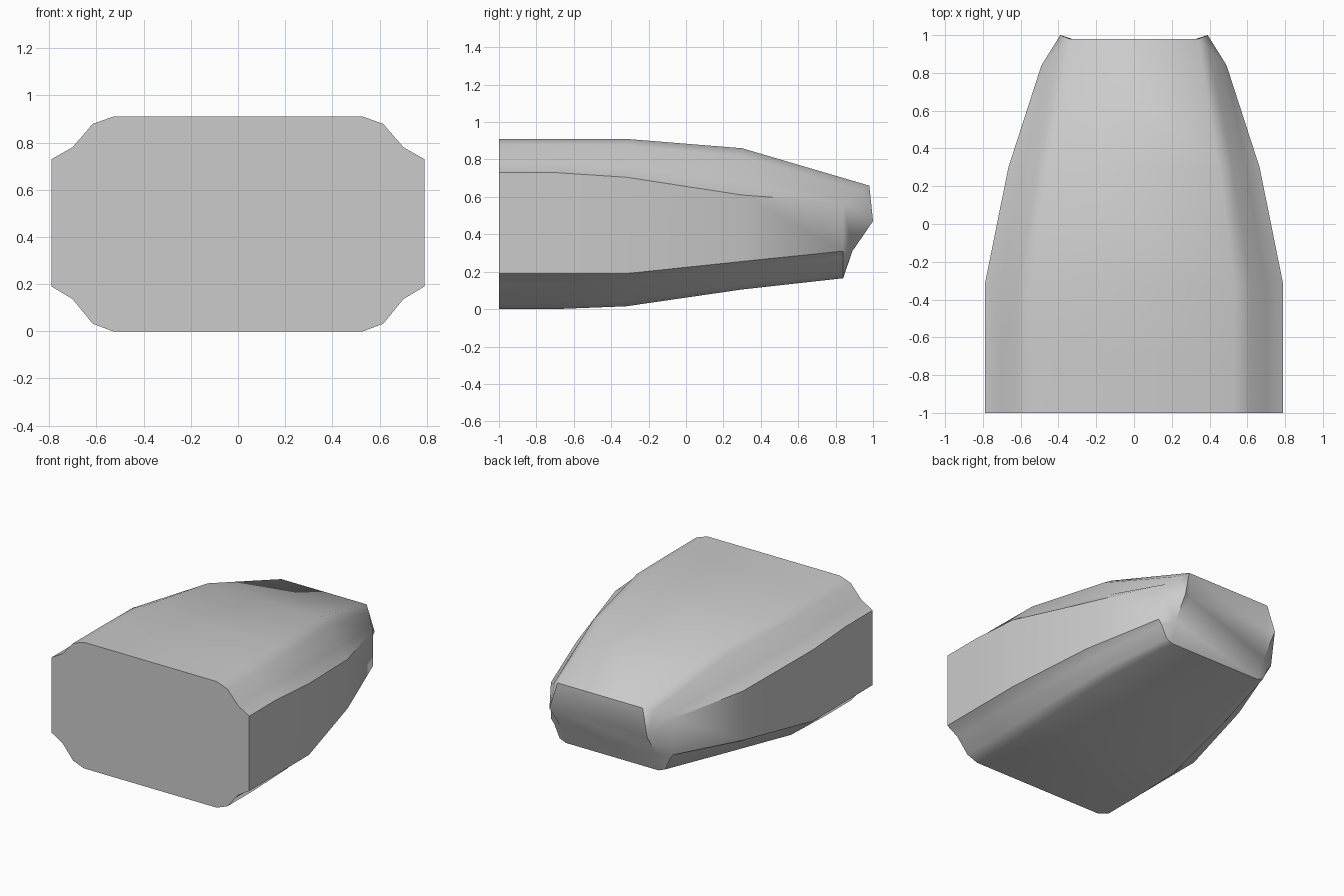
import bpy, bmesh, math
from mathutils import Vector

if "Cube" in bpy.data.objects:
    bpy.data.objects.remove(bpy.data.objects["Cube"])

# Cross-section stations: y, half width, top flat half, bottom flat half,
# top z, upper side edge z, lower side edge z, bottom z
STATIONS = [
    (-1.00, 0.79, 0.53, 0.53, 0.91, 0.73, 0.19, 0.00),
    (-0.70, 0.79, 0.53, 0.53, 0.91, 0.73, 0.19, 0.00),
    (-0.32, 0.79, 0.53, 0.53, 0.91, 0.705, 0.19, 0.015),
    (0.30, 0.665, 0.45, 0.47, 0.86, 0.61, 0.255, 0.105),
]
# Coved corner: fraction outwards, fraction of the drop
COVE = [(0, 0), (0.33, 0.17), (0.66, 0.72), (1, 1)]


def half_section(y, w, ft, fb, zt, zu, zl, zb):
    top = [Vector((ft + (w - ft) * u, y, zt + (zu - zt) * v)) for u, v in COVE]
    low = [Vector((fb + (w - fb) * u, y, zb + (zl - zb) * v)) for u, v in COVE]
    return top + low[::-1]


rings = [half_section(*s) for s in STATIONS]
# Slanted last section where the body meets the nose
rings.append([Vector(p) for p in (
    (0.34, 0.98, 0.66), (0.395, 0.93, 0.635), (0.45, 0.875, 0.58), (0.49, 0.84, 0.57),
    (0.49, 0.84, 0.31), (0.465, 0.84, 0.28), (0.42, 0.84, 0.185), (0.37, 0.84, 0.165))])

bm = bmesh.new()


def pair(p):
    return (bm.verts.new(p), bm.verts.new((-p[0], p[1], p[2])))


def face_pair(pts):
    bm.faces.new([p[0] for p in pts])
    bm.faces.new([p[1] for p in reversed(pts)])


def bridge(a, b):
    bm.faces.new((a[0], b[0], b[1], a[1]))


# Body shell
R = [[pair(p) for p in ring] for ring in rings]
for A, B in zip(R, R[1:]):
    for i in range(7):
        face_pair((A[i], A[i + 1], B[i + 1], B[i]))
    bridge(A[0], B[0])
    bridge(B[7], A[7])

# Flat front end
bm.faces.new([p[0] for p in R[0]] + [p[1] for p in reversed(R[0])])

# Nose: protruding corner tip, recessed middle rows
T, a, b, c, d, e, f, B = R[-1]
tip = pair((0.39, 1.0, 0.47))
mid = pair((0.33, 0.98, 0.47))
low = pair((0.385, 0.89, 0.31))
for pts in ((T, a, tip), (a, b, tip), (b, c, tip), (c, d, low, tip), (d, e, low),
            (e, f, low), (f, B, low), (T, tip, mid), (mid, tip, low)):
    face_pair(pts)
bridge(T, mid)
bridge(mid, low)
bridge(low, B)

bmesh.ops.recalc_face_normals(bm, faces=bm.faces[:])
mesh = bpy.data.meshes.new("tapered_body")
bm.to_mesh(mesh)
bm.free()
body = bpy.data.objects.new("tapered_body", mesh)
bpy.context.collection.objects.link(body)
bpy.context.view_layer.objects.active = body
body.select_set(True)
bpy.ops.object.shade_smooth_by_angle(angle=math.radians(42))
